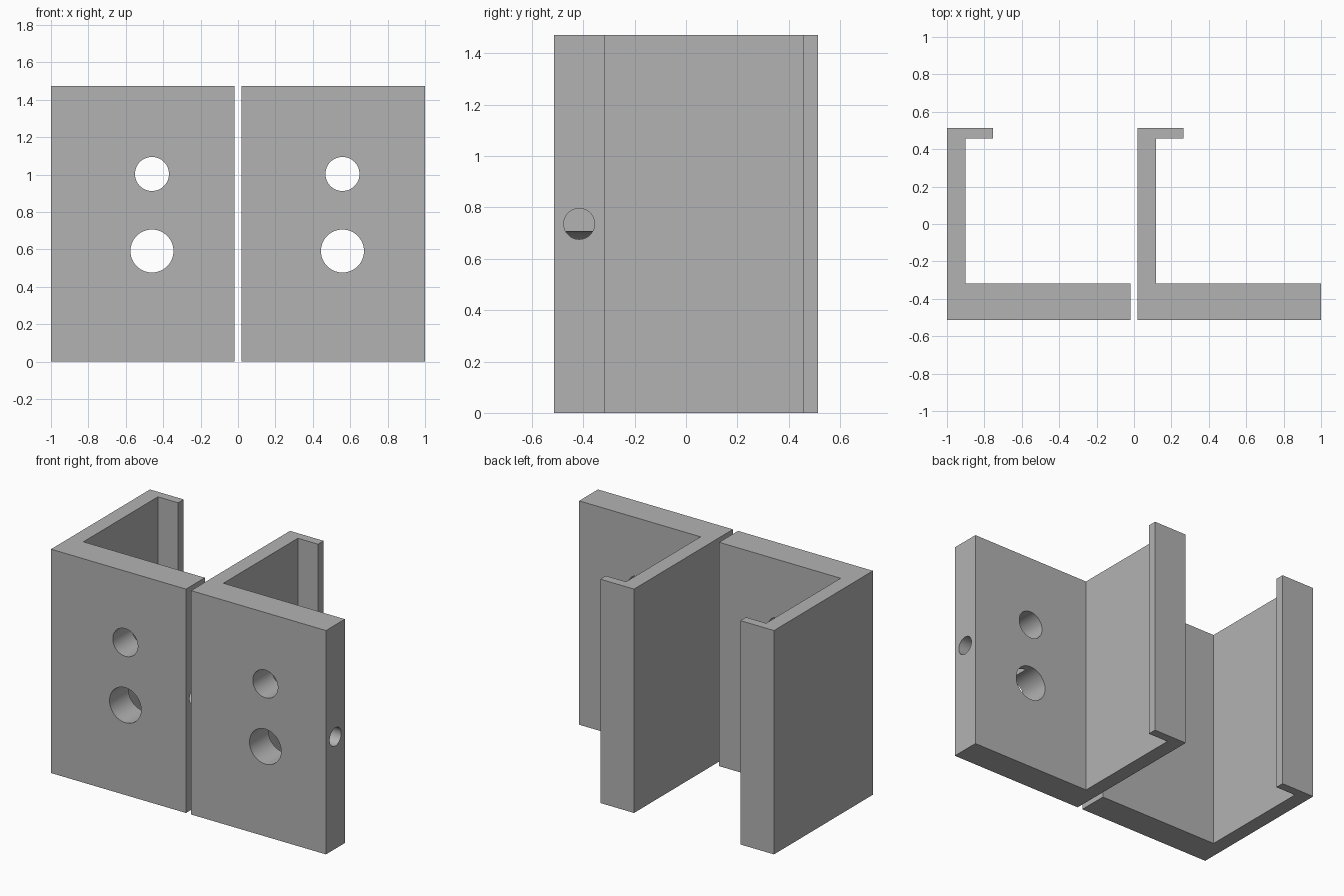
import bpy
import bmesh
import math
from mathutils import Matrix

if "Cube" in bpy.data.objects:
    bpy.data.objects.remove(bpy.data.objects["Cube"])

GREY = bpy.data.materials.new("plain grey")
GREY.diffuse_color = (0.45, 0.45, 0.45, 1.0)
GREY.use_nodes = True
GREY.node_tree.nodes["Principled BSDF"].inputs["Base Color"].default_value = GREY.diffuse_color

WIDTH, HEIGHT, HALF_DEPTH = 0.9815, 1.472, 0.514
WALL, PLATE, LIP, LIP_LENGTH = 0.098, 0.196, 0.058, 0.245


def finish(name, bm):
    bmesh.ops.recalc_face_normals(bm, faces=bm.faces)
    mesh = bpy.data.meshes.new(name)
    bm.to_mesh(mesh)
    bm.free()
    obj = bpy.data.objects.new(name, mesh)
    bpy.context.collection.objects.link(obj)
    mesh.materials.append(GREY)
    return obj


def drill(target, name, radius, length, centre, axis):
    """Cut a round hole along the given axis."""
    bm = bmesh.new()
    turn = Matrix.Rotation(math.pi / 2, 4, 'Y' if axis == 'X' else 'X')
    bmesh.ops.create_cone(bm, cap_ends=True, segments=64, radius1=radius,
                          radius2=radius, depth=length,
                          matrix=Matrix.Translation(centre) @ turn)
    cutter = finish(name, bm)
    cutter.hide_render = True
    cutter.hide_viewport = True
    cutter.display_type = 'WIRE'
    mod = target.modifiers.new(name, 'BOOLEAN')
    mod.operation = 'DIFFERENCE'
    mod.solver = 'EXACT'
    mod.object = cutter


def bracket(name, x0):
    # hooked profile: thick front plate, side wall, short rear lip
    d = HALF_DEPTH
    profile = [(0, -d), (WIDTH, -d), (WIDTH, -d + PLATE), (WALL, -d + PLATE),
               (WALL, d - LIP), (LIP_LENGTH, d - LIP), (LIP_LENGTH, d), (0, d)]
    bm = bmesh.new()
    face = bm.faces.new([bm.verts.new((x0 + x, y, 0)) for x, y in profile])
    top = bmesh.ops.extrude_face_region(bm, geom=[face])["geom"]
    bmesh.ops.translate(bm, vec=(0, 0, HEIGHT),
                        verts=[v for v in top if isinstance(v, bmesh.types.BMVert)])
    obj = finish(name, bm)

    # two holes through the front plate
    hole_x = x0 + 0.54
    plate_y = -d + PLATE / 2
    drill(obj, name + "_upper_hole", 0.091, 0.3, (hole_x, plate_y, 1.003), 'Y')
    drill(obj, name + "_lower_hole", 0.115, 0.3, (hole_x, plate_y, 0.591), 'Y')

    # blind bore from the free edge, stopping above the lower hole's centre
    end = x0 + WIDTH + 0.05
    drill(obj, name + "_edge_bore", 0.06, end - hole_x,
          ((end + hole_x) / 2, -d + 0.098, 0.736), 'X')

    # apply the cuts, then smooth only the round walls
    bpy.context.view_layer.objects.active = obj
    bpy.ops.object.select_all(action='DESELECT')
    obj.select_set(True)
    for mod in list(obj.modifiers):
        cutter = mod.object
        bpy.ops.object.modifier_apply(modifier=mod.name)
        bpy.data.objects.remove(cutter)
    bpy.ops.object.shade_smooth_by_angle(angle=math.radians(30))


bracket("left_bracket", -1.0)
bracket("right_bracket", 1.0 - WIDTH)
